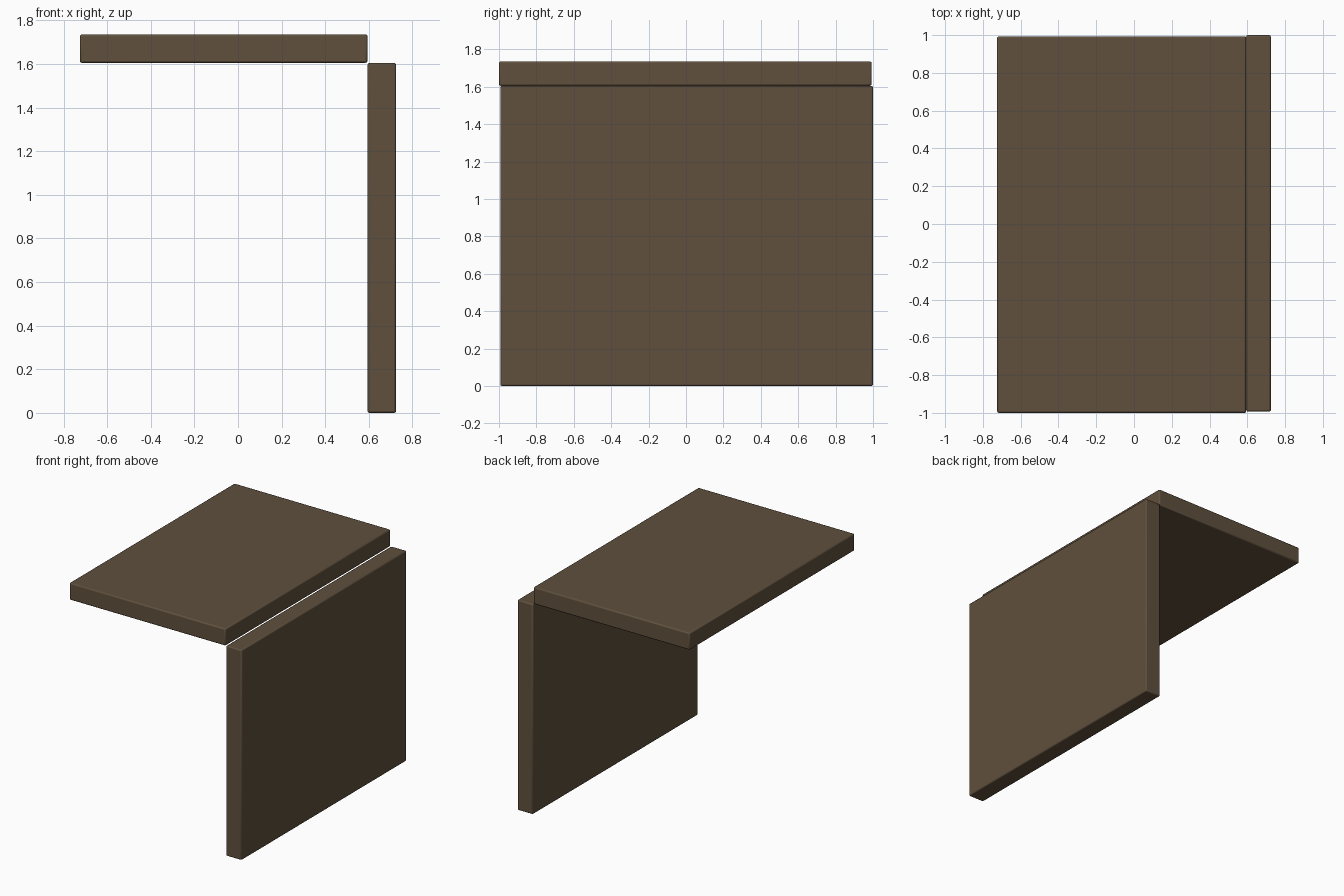
import bpy

if "Cube" in bpy.data.objects:
    bpy.data.objects.remove(bpy.data.objects["Cube"])

# Dark brown wood
wood = bpy.data.materials.new("dark_wood")
wood.diffuse_color = (0.115, 0.08, 0.047, 1)
wood.use_nodes = True
wood.node_tree.nodes["Principled BSDF"].inputs["Base Color"].default_value = wood.diffuse_color


def board(name, lo, hi, bevel=0.009):
    """Rectangular board between two corners, with softly rounded edges."""
    centre = [(a + b) / 2 for a, b in zip(lo, hi)]
    bpy.ops.mesh.primitive_cube_add(size=1, location=centre)
    ob = bpy.context.object
    ob.name = name
    ob.scale = [b - a for a, b in zip(lo, hi)]
    bpy.ops.object.transform_apply(location=False, rotation=False, scale=True)
    mod = ob.modifiers.new("edge_bevel", 'BEVEL')
    mod.width = bevel
    mod.segments = 2
    ob.data.materials.append(wood)
    bpy.ops.object.shade_smooth_by_angle()
    return ob


# Horizontal board, slightly towards the front
board("top_board", (-0.725, -1.0, 1.605), (0.594, 0.993, 1.735))

# Upright board on the right, slightly towards the back
board("side_board", (0.594, -0.993, 0.0), (0.725, 1.0, 1.605))
